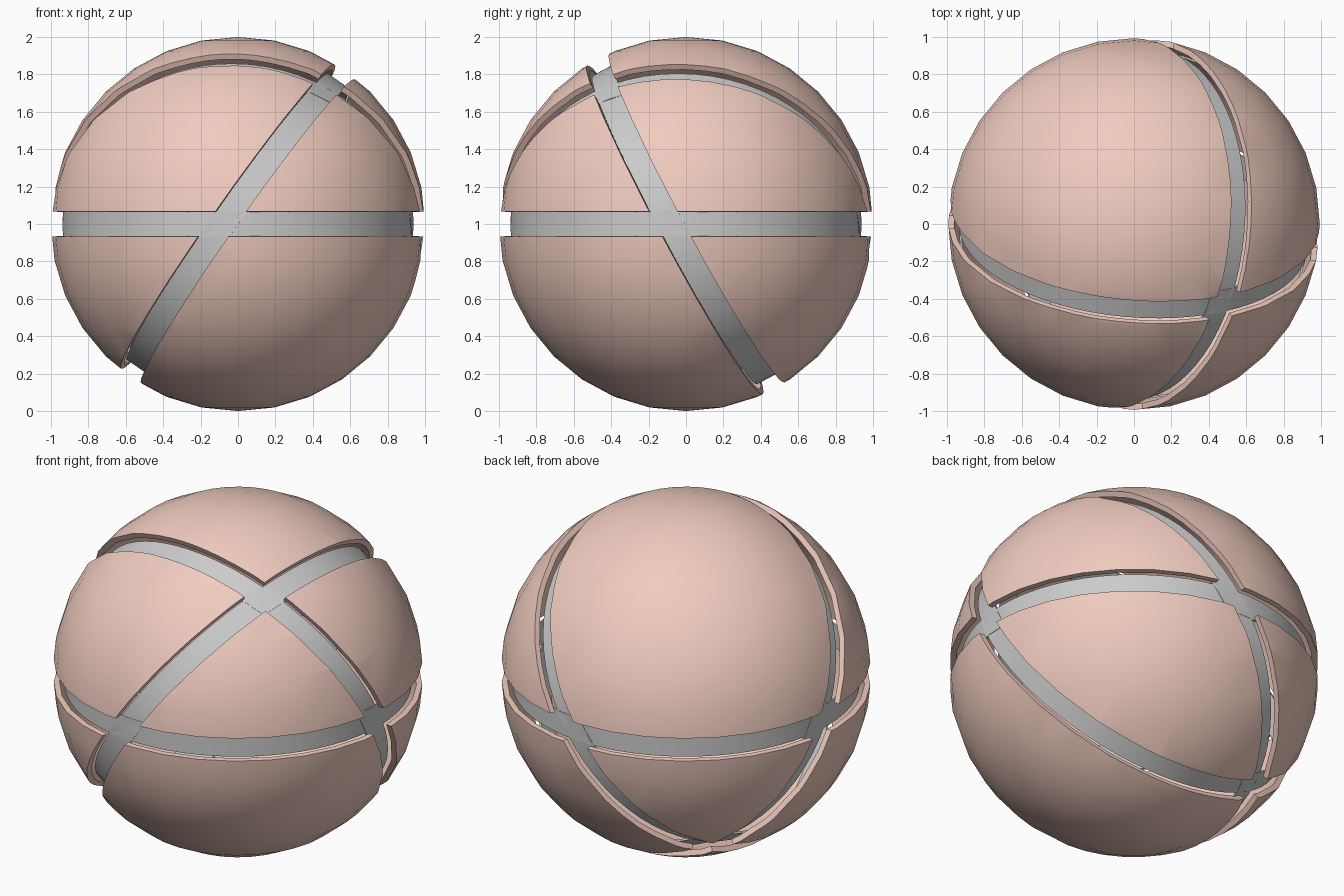
import bpy, bmesh
from math import sin, cos, pi, radians
from itertools import product
from mathutils import Vector, Matrix

if "Cube" in bpy.data.objects:
    bpy.data.objects.remove(bpy.data.objects["Cube"])

CENTRE = Vector((0, 0, 1))
HALF = 0.067            # half width of every slot and band
SHELL = 0.032           # shell thickness
R_OUT, R_IN = 0.936, 0.925

# Three great-circle planes, the whole set turned 5 degrees about z
turn = Matrix.Rotation(radians(-5), 3, 'Z')
a, b = radians(55), radians(62)
normals = {
    "level": Vector((0, 0, 1)),
    "side": turn @ Vector((sin(a), 0, -cos(a))),
    "front": turn @ Vector((0, sin(b), cos(b))),
}

pink = bpy.data.materials.new("shell_pink")
pink.diffuse_color = (0.87, 0.60, 0.52, 1)
pink.use_nodes = True
pink.node_tree.nodes["Principled BSDF"].inputs["Base Color"].default_value = pink.diffuse_color


def add_object(name, bm):
    mesh = bpy.data.meshes.new(name)
    bm.to_mesh(mesh)
    bm.free()
    ob = bpy.data.objects.new(name, mesh)
    ob.location = CENTRE
    bpy.context.collection.objects.link(ob)
    return ob


def smooth(ob):
    bpy.ops.object.select_all(action='DESELECT')
    ob.select_set(True)
    bpy.context.view_layer.objects.active = ob
    bpy.ops.object.shade_smooth_by_angle(angle=radians(30))


# Shell panels: a sphere trimmed to one side of each slot, then thickened
for i, signs in enumerate(product((1, -1), repeat=3)):
    bm = bmesh.new()
    bmesh.ops.create_uvsphere(bm, u_segments=32, v_segments=16, radius=1)
    for s, n in zip(signs, normals.values()):
        bmesh.ops.bisect_plane(bm, geom=bm.verts[:] + bm.edges[:] + bm.faces[:],
                               plane_co=n * s * HALF, plane_no=n * s,
                               clear_inner=True)
    bmesh.ops.remove_doubles(bm, verts=bm.verts[:], dist=1e-4)
    # inner skin and rim walls
    outer = bm.faces[:]
    rim = [e for e in bm.edges if e.is_boundary]
    inner = {v: bm.verts.new(v.co * (1 - SHELL)) for v in bm.verts[:]}
    for f in outer:
        bm.faces.new([inner[v] for v in reversed(f.verts)])
    for e in rim:
        v, w = e.verts
        bm.faces.new((v, w, inner[w], inner[v]))
    bmesh.ops.recalc_face_normals(bm, faces=bm.faces[:])
    panel = add_object(f"shell_panel_{i + 1}", bm)
    panel.data.materials.append(pink)
    smooth(panel)

# Thin grey bands lying under the slots
SEG = 64
for name, n in normals.items():
    rot = n.to_track_quat('Z', 'Y').to_matrix()
    bm = bmesh.new()
    profile = ((R_OUT, -HALF), (R_OUT, HALF), (R_IN, HALF), (R_IN, -HALF))
    loops = []
    for k in range(SEG):
        t = 2 * pi * k / SEG
        loops.append([bm.verts.new(rot @ Vector((r * cos(t), r * sin(t), z)))
                      for r, z in profile])
    for k in range(SEG):
        p, q = loops[k], loops[(k + 1) % SEG]
        for j in range(4):
            m = (j + 1) % 4
            bm.faces.new((p[j], q[j], q[m], p[m]))
    bmesh.ops.recalc_face_normals(bm, faces=bm.faces[:])
    smooth(add_object(f"{name}_band", bm))
